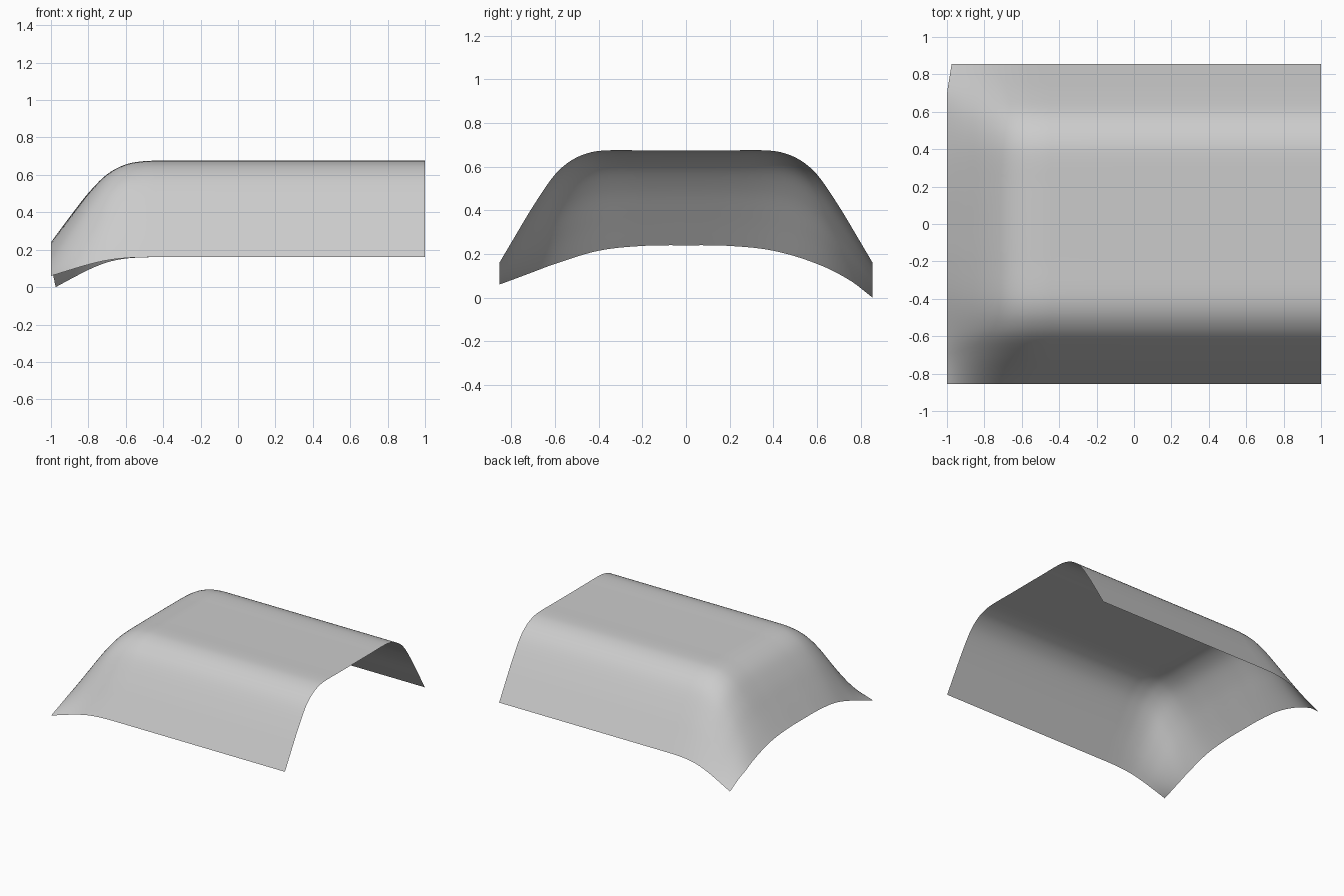
import bpy
import bmesh

cube = bpy.data.objects.get("Cube")
if cube:
    bpy.data.objects.remove(cube, do_unlink=True)


def curve(points, u):
    """Smooth height at u through a short list of (u, height) points."""
    n = len(points)

    def slope(i):
        a, b = points[max(i - 1, 0)], points[min(i + 1, n - 1)]
        return (b[1] - a[1]) / (b[0] - a[0])

    i = 0
    while i < n - 2 and u > points[i + 1][0]:
        i += 1
    (u0, h0), (u1, h1) = points[i], points[i + 1]
    d = u1 - u0
    t = min(max((u - u0) / d, 0), 1)
    s = 1 - t
    return (h0 * s * s * (1 + 2 * t) + h1 * t * t * (3 - 2 * t)
            + d * t * s * (slope(i) * s - slope(i + 1) * t))


# Cross-section of the long body, over distance from the centre line
body = [(0, .675), (.2, .675), (.36, .675), (.44, .665), (.52, .632),
        (.6, .565), (.7, .42), (.8, .253), (.855, .16)]
# Lower edge of the sloping end, front corner to back corner
end_edge = [(-.855, .06), (-.72, .11), (-.6, .155), (-.4, .215), (-.2, .237),
            (0, .24), (.2, .237), (.4, .215), (.6, .155), (.75, .08), (.855, 0)]
# How far the body has turned into the end, along the length
turn = [(-1, 1), (-.9, .69), (-.8, .395), (-.7, .165), (-.6, .045),
        (-.5, .005), (-.4, 0)]

HALF = .855
ROWS, COLS = 72, 30
xs = [-1 + .6 * i / COLS for i in range(COLS + 1)] + [0, .5, 1]
ys = [-HALF + 2 * HALF * j / ROWS for j in range(ROWS + 1)]

# Curved cover sheet lofted from the body section to the end edge
bm = bmesh.new()
grid = []
for x in xs:
    w = curve(turn, x) if x < -.4 else 0
    column = []
    for y in ys:
        top = curve(body, abs(y))
        z = top + w * (curve(end_edge, y) - top)
        pull = .025 * w * max(0, (y - .7) / (HALF - .7))
        column.append(bm.verts.new((x + pull, y, z)))
    grid.append(column)
for a, b in zip(grid, grid[1:]):
    for j in range(ROWS):
        bm.faces.new((a[j], b[j], b[j + 1], a[j + 1])).smooth = True

mesh = bpy.data.meshes.new("curved_cover")
bm.to_mesh(mesh)
bm.free()
cover = bpy.data.objects.new("curved_cover", mesh)
bpy.context.collection.objects.link(cover)

# Plain grey finish
grey = bpy.data.materials.new("light_grey")
grey.use_nodes = True
grey.diffuse_color = (.6, .6, .6, 1)
grey.node_tree.nodes["Principled BSDF"].inputs["Base Color"].default_value = (.6, .6, .6, 1)
mesh.materials.append(grey)
